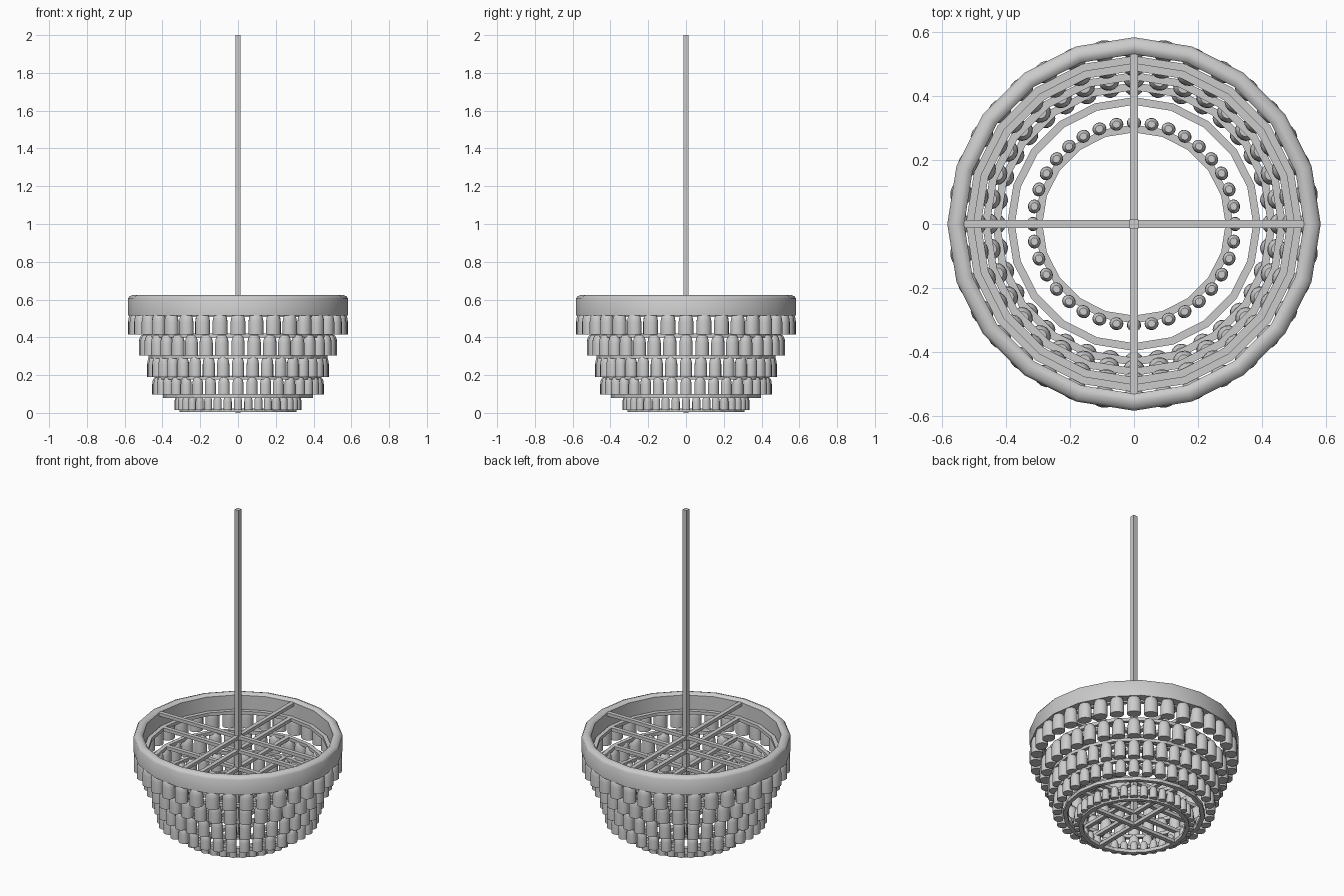
import bpy, bmesh
from math import sin, cos, pi, radians

if "Cube" in bpy.data.objects:
    bpy.data.objects.remove(bpy.data.objects["Cube"])

SIDES = 20


def finish(name, bm, smooth=False):
    bmesh.ops.recalc_face_normals(bm, faces=bm.faces)
    me = bpy.data.meshes.new(name)
    bm.to_mesh(me)
    bm.free()
    ob = bpy.data.objects.new(name, me)
    bpy.context.collection.objects.link(ob)
    if smooth:
        bpy.ops.object.select_all(action='DESELECT')
        bpy.context.view_layer.objects.active = ob
        ob.select_set(True)
        bpy.ops.object.shade_smooth_by_angle(angle=radians(35))
    return ob


def ring(name, profile, smooth=False):
    """Sweep a closed (radius, z) profile around the z axis."""
    bm = bmesh.new()
    loops = []
    for i in range(SIDES):
        a = 2 * pi * i / SIDES
        loops.append([bm.verts.new((r * cos(a), r * sin(a), z)) for r, z in profile])
    n = len(profile)
    for i in range(SIDES):
        p, q = loops[i], loops[(i + 1) % SIDES]
        for j in range(n):
            k = (j + 1) % n
            bm.faces.new((p[j], q[j], q[k], p[k]))
    return finish(name, bm, smooth)


def add_box(bm, x, y, z0, z1):
    vs = bmesh.ops.create_cube(bm, size=1)['verts']
    for v in vs:
        v.co = (v.co.x * 2 * x, v.co.y * 2 * y, z0 + (v.co.z + .5) * (z1 - z0))


def cross(name, length, z):
    bm = bmesh.new()
    add_box(bm, length, .0125, z - .01, z + .01)
    add_box(bm, .0125, length, z - .01, z + .01)
    return finish(name, bm)


def shades(name, radius, z0, z1, half_w, half_d, count=36, seg=14):
    """Circle of flat-bottomed, round-shouldered oval shades."""
    prof = [(1, 0), (1, .6), (.93, .78), (.8, .9), (.55, 1)]
    bm = bmesh.new()
    for i in range(count):
        a = 2 * pi * i / count
        rows = []
        for s, h in prof:
            row = []
            for j in range(seg):
                t = 2 * pi * j / seg
                d, w = radius + half_d * s * cos(t), half_w * s * sin(t)
                row.append(bm.verts.new((d * cos(a) - w * sin(a),
                                         d * sin(a) + w * cos(a),
                                         z0 + (z1 - z0) * h)))
            rows.append(row)
        for lo, hi in zip(rows, rows[1:]):
            for j in range(seg):
                k = (j + 1) % seg
                bm.faces.new((lo[j], lo[k], hi[k], hi[j]))
        bm.faces.new(rows[0][::-1])
        bm.faces.new(rows[-1])
    return finish(name, bm, True)


# hanging rod
bm = bmesh.new()
add_box(bm, .0135, .0135, 0, 2)
finish("hanging_rod", bm)

# top band with chamfered rim
ring("top_band", [(.53, .515), (.583, .515), (.583, .605), (.575, .617),
                  (.555, .625), (.54, .622), (.53, .612)], True)
cross("top_cross", .535, .603)

# support rings with cross bars: outer radius, height
for i, (r, z) in enumerate([(.525, .518), (.502, .41), (.474, .297),
                            (.442, .186), (.396, .09), (.31, .014)]):
    ring(f"support_ring_{i}", [(r - .024, z - .01), (r, z - .01),
                               (r, z + .01), (r - .024, z + .01)])
    cross(f"support_cross_{i}", r - .01, z)

# tiers of shades: radius, bottom, top, half width, half depth
for i, t in enumerate([(.548, .415, .525, .040, .034),
                       (.493, .303, .412, .036, .032),
                       (.452, .19, .298, .033, .029),
                       (.427, .097, .188, .030, .027),
                       (.316, .014, .088, .022, .020)]):
    shades(f"shade_tier_{i}", *t)
